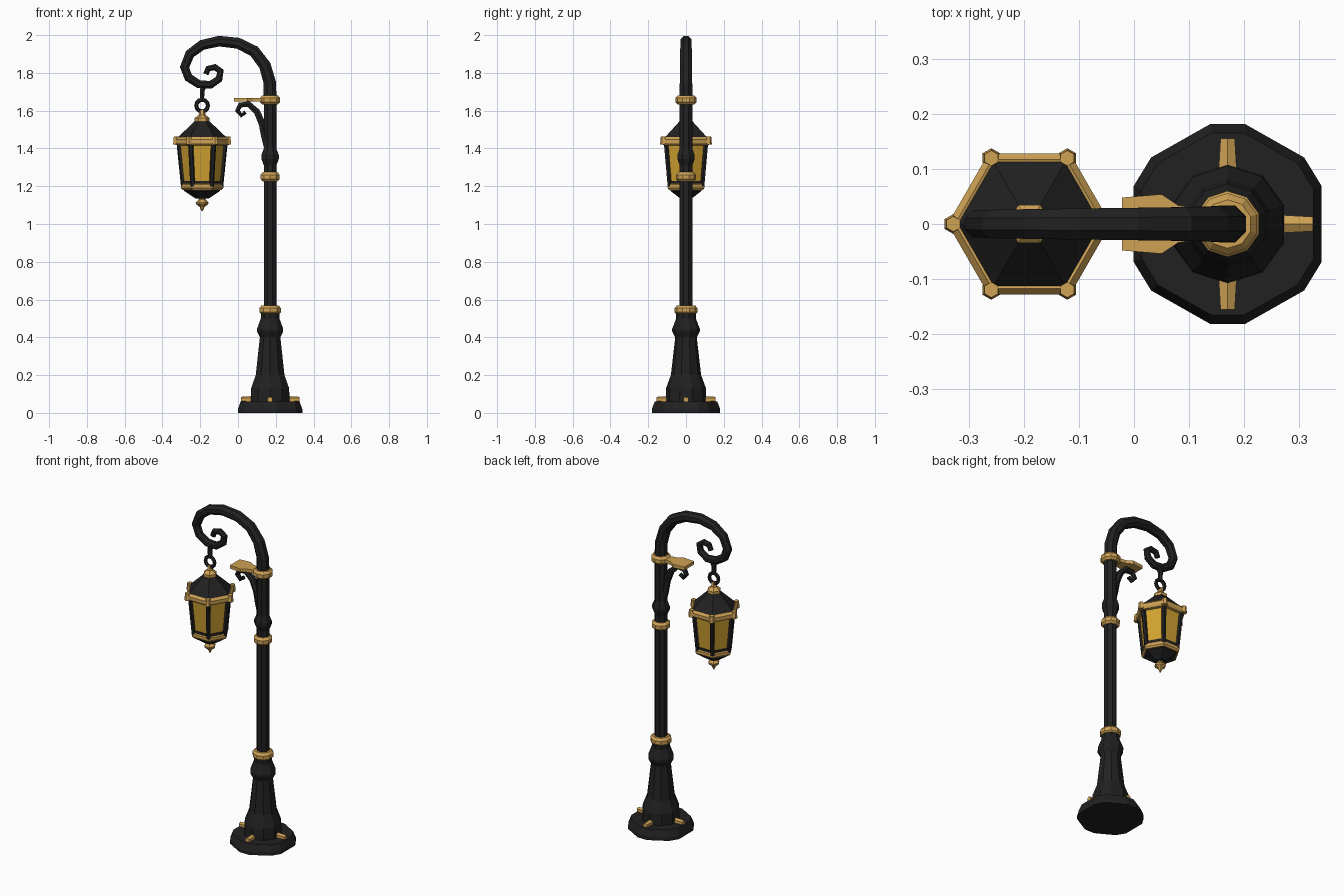
import bpy, bmesh
from math import sin, cos, pi, radians
from mathutils import Vector

cube = bpy.data.objects.get("Cube")
if cube:
    bpy.data.objects.remove(cube)


def material(name, color):
    m = bpy.data.materials.new(name)
    m.use_nodes = True
    m.diffuse_color = (*color, 1)
    m.node_tree.nodes["Principled BSDF"].inputs["Base Color"].default_value = (*color, 1)
    return m


BLACK = material("black iron", (0.015, 0.015, 0.015))
GOLD = material("brass", (0.62, 0.36, 0.09))
GLASS = material("amber glass", (0.64, 0.36, 0.03))
POST_X, LAMP_X = 0.17, -0.19


def finish(name, bm, mat):
    bmesh.ops.recalc_face_normals(bm, faces=bm.faces)
    me = bpy.data.meshes.new(name)
    bm.to_mesh(me)
    bm.free()
    me.materials.append(mat)
    ob = bpy.data.objects.new(name, me)
    bpy.context.collection.objects.link(ob)
    return ob


def skin(name, rings, mat, closed=False):
    """Bridge rings of points and cap the ends."""
    bm = bmesh.new()
    loops = [[bm.verts.new(p) for p in ring] for ring in rings]
    n = len(loops[0])
    pairs = list(zip(loops, loops[1:]))
    if closed:
        pairs.append((loops[-1], loops[0]))
    else:
        bm.faces.new(loops[0])
        bm.faces.new(loops[-1])
    for a, b in pairs:
        for i in range(n):
            j = (i + 1) % n
            bm.faces.new((a[i], a[j], b[j], b[i]))
    return finish(name, bm, mat)


def regular(n, offset=0.0):
    return [2 * pi * (i + offset) / n for i in range(n)]


def lathe(name, x, profile, angles, mat, closed=False):
    rings = [[(x + r * cos(a), r * sin(a), z) for a in angles] for r, z in profile]
    return skin(name, rings, mat, closed)


def sweep(name, path, r0, r1, mat, sides=8):
    """Tapered tube along a path in the xz plane."""
    pts = [Vector((x, 0, z)) for x, z in path]
    rings = []
    for i, p in enumerate(pts):
        t = (pts[min(i + 1, len(pts) - 1)] - pts[max(i - 1, 0)]).normalized()
        side = Vector((t.z, 0, -t.x))
        r = r0 + (r1 - r0) * i / (len(pts) - 1)
        rings.append([p + side * r * cos(a) + Vector((0, r * sin(a), 0))
                      for a in regular(sides, 0.5)])
    return skin(name, rings, mat)


def strut(name, p, q, r0, r1, mat, sides=6):
    p, q = Vector(p), Vector(q)
    turn = (q - p).to_track_quat('Z', 'Y')
    rings = [[c + turn @ Vector((r * cos(a), r * sin(a), 0)) for a in regular(sides, 0.5)]
             for c, r in ((p, r0), (q, r1))]
    return skin(name, rings, mat)


OCT = regular(8, 0.5)
DECA = regular(10, 0.5)
HEX = regular(6)

# Foot plate with uneven twelve-sided outline
quarter = [radians(d) for d in (22, 41, 80)]
outline = (quarter + [pi - a for a in reversed(quarter)]
           + [pi + a for a in quarter] + [2 * pi - a for a in reversed(quarter)])
lathe("foot_plate", POST_X, [(0.184, 0), (0.184, 0.02), (0.168, 0.06)], outline, BLACK)

# Pedestal and post
lathe("pedestal", POST_X, [(0.108, 0.055), (0.106, 0.13), (0.08, 0.2), (0.057, 0.4),
                           (0.073, 0.43), (0.073, 0.445), (0.052, 0.5), (0.052, 0.54)],
      DECA, BLACK)
lathe("post", POST_X, [(0.036, 0.52), (0.036, 1.31), (0.05, 1.345), (0.05, 1.365),
                       (0.036, 1.4), (0.036, 1.69)], OCT, BLACK)

# Brass collars
for name, z, r in (("lower_collar", 0.545, 0.06), ("middle_collar", 1.25, 0.053),
                   ("upper_collar", 1.657, 0.056)):
    lathe(name, POST_X, [(r - 0.012, z - 0.024), (r, z - 0.012), (r, z + 0.01),
                         (r - 0.012, z + 0.024)], DECA, GOLD)

# Brass bolts around the pedestal
for i, a in enumerate(regular(4)):
    d = Vector((cos(a), sin(a), 0))
    base = Vector((POST_X, 0, 0.07))
    strut(f"bolt_{i + 1}", base + d * 0.095, base + d * 0.155, 0.019, 0.015, GOLD)

# Scrolled arm
arm = [(0.17, 1.66), (0.168, 1.75), (0.142, 1.84), (0.085, 1.915), (0, 1.957),
       (-0.1, 1.968), (-0.19, 1.948), (-0.255, 1.9), (-0.283, 1.83), (-0.262, 1.775),
       (-0.207, 1.74), (-0.145, 1.737), (-0.1, 1.768), (-0.093, 1.81),
       (-0.122, 1.83), (-0.158, 1.823), (-0.17, 1.793)]
sweep("arm", arm, 0.037, 0.016, BLACK)

# Side bracket scroll and brass leaf
bracket = [(0.16, 1.4), (0.143, 1.46), (0.128, 1.53), (0.1, 1.595), (0.055, 1.635),
           (0.012, 1.63), (-0.003, 1.6), (0.018, 1.575), (0.04, 1.592)]
sweep("bracket_scroll", bracket, 0.024, 0.012, BLACK, 6)
half = [(-0.022, 0.048), (0.05, 0.054), (0.08, 0.034), (0.14, 0.024)]
leaf = half + [(x, -y) for x, y in reversed(half)]
skin("bracket_leaf", [[(x, y, z) for x, y in leaf] for z in (1.648, 1.668)], GOLD)

# Hook and link
sweep("hook", [(-0.175, 1.74), (-0.19, 1.705), (-0.19, 1.65)], 0.017, 0.012, BLACK, 6)
link = []
for a in regular(12):
    out = Vector((cos(a), 0, sin(a)))
    link.append([Vector((LAMP_X, 0, 1.627)) + out * (0.031 + 0.011 * cos(b))
                 + Vector((0, 0.011 * sin(b), 0)) for b in regular(6)])
skin("link", link, BLACK, True)

# Lantern crown, roof and bowl
lathe("crown", LAMP_X, [(0.04, 1.535), (0.04, 1.56), (0.018, 1.578), (0.014, 1.605)],
      HEX, GOLD)
lathe("roof", LAMP_X, [(0.138, 1.45), (0.038, 1.545)], HEX, BLACK)
lathe("bowl", LAMP_X, [(0.1, 1.2), (0.095, 1.175), (0.035, 1.135)], HEX, BLACK)
lathe("drop_finial", LAMP_X, [(0.018, 1.145), (0.018, 1.13), (0.034, 1.115),
                              (0.032, 1.105), (0.013, 1.09), (0.003, 1.068)], HEX, GOLD)

# Lantern glass and rims
lathe("glass", LAMP_X, [(0.1, 1.2), (0.123, 1.435)], HEX, GLASS)
lathe("upper_rim", LAMP_X, [(0.12, 1.416), (0.14, 1.418), (0.148, 1.43), (0.148, 1.447),
                            (0.135, 1.46), (0.12, 1.455)], HEX, GOLD, True)
lathe("lower_rim", LAMP_X, [(0.085, 1.18), (0.103, 1.18), (0.112, 1.19), (0.112, 1.208),
                            (0.102, 1.218), (0.085, 1.216)], HEX, GOLD, True)
lathe("sill", LAMP_X, [(0.106, 1.21), (0.107, 1.228)], HEX, BLACK)

# Corner bars and brass corner caps
for i, a in enumerate(HEX):
    def at(r, z):
        return (LAMP_X + r * cos(a), r * sin(a), z)
    strut(f"corner_bar_{i + 1}", at(0.099, 1.2), at(0.122, 1.435), 0.013, 0.014, BLACK)
    strut(f"corner_cap_{i + 1}", at(0.138, 1.42), at(0.138, 1.462), 0.018, 0.014, GOLD)
